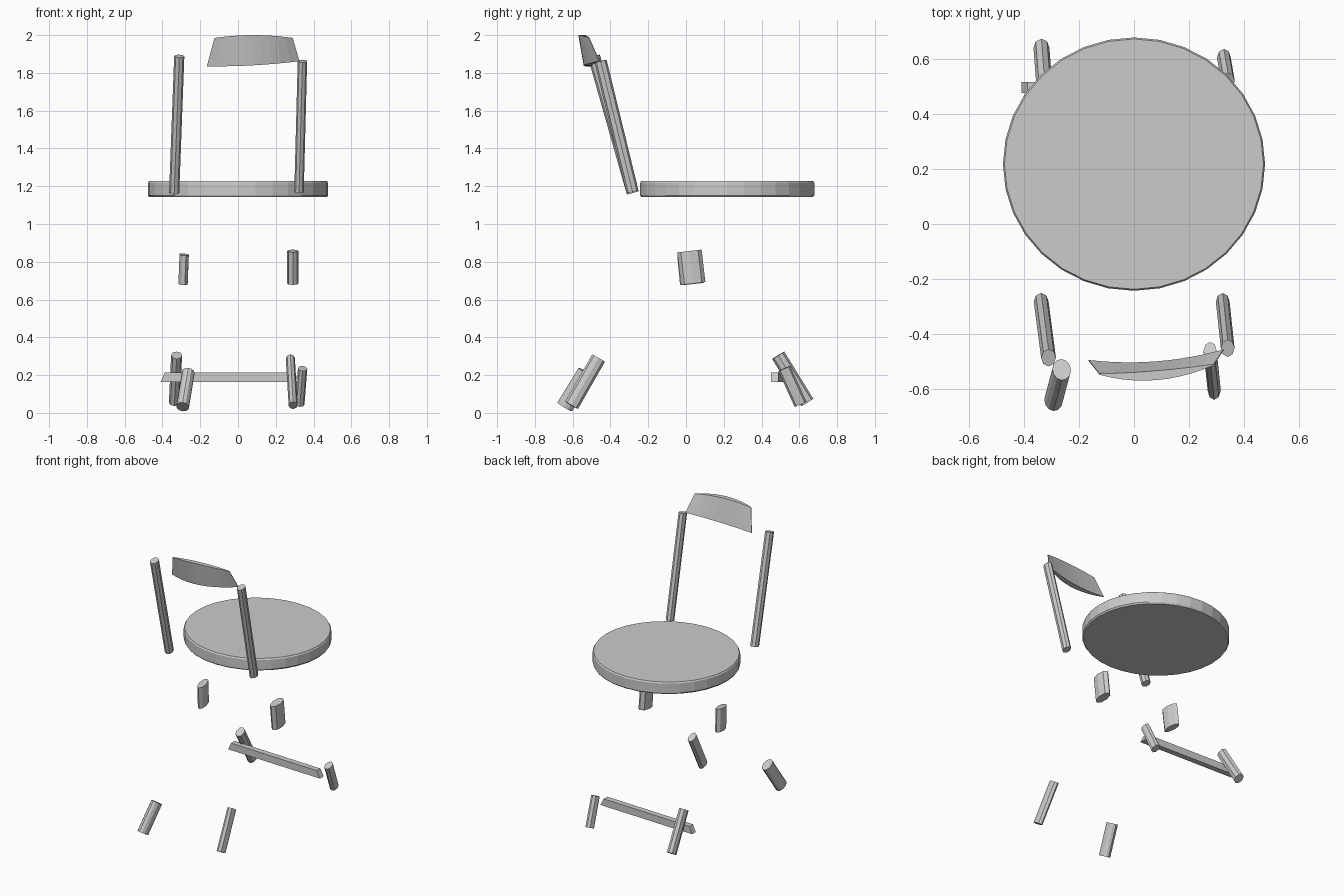
import bpy, bmesh, math
from mathutils import Vector

if "Cube" in bpy.data.objects:
    bpy.data.objects.remove(bpy.data.objects["Cube"])


def make(name, bm):
    bmesh.ops.recalc_face_normals(bm, faces=bm.faces)
    me = bpy.data.meshes.new(name)
    bm.to_mesh(me)
    bm.free()
    ob = bpy.data.objects.new(name, me)
    bpy.context.collection.objects.link(ob)
    return ob


def loft(name, rings):
    """Skin a list of equal-length rings and cap both ends."""
    bm = bmesh.new()
    vs = [[bm.verts.new(p) for p in r] for r in rings]
    n = len(vs[0])
    for a, b in zip(vs, vs[1:]):
        for i in range(n):
            j = (i + 1) % n
            bm.faces.new((a[i], a[j], b[j], b[i]))
    bm.faces.new(vs[0])
    bm.faces.new(vs[-1])
    return make(name, bm)


def bar(name, bottom, top, width, depth, sides=8, yaw=0.0):
    """Straight stick with an oval section: width across x, depth front to back."""
    b, t = Vector(bottom), Vector(top)
    d = (t - b).normalized()
    u = Vector((math.cos(yaw), math.sin(yaw), 0))
    u = (u - d * u.dot(d)).normalized()
    v = d.cross(u)
    ring = []
    for i in range(sides):
        a = math.tau * i / sides + math.pi / 2
        ring.append(u * math.cos(a) * width / 2 + v * math.sin(a) * depth / 2)
    return loft(name, [[b + p for p in ring], [t + p for p in ring]])


def curve(a, m, c, t):
    """Parabola through a, m, c at t = 0, 0.5, 1."""
    return a * (1 - t) * (1 - 2 * t) + m * 4 * t * (1 - t) + c * t * (2 * t - 1)


# Seat: oval disc with a softened rim
profile = [(0.985, 1.142), (1.0, 1.152), (1.0, 1.218), (0.988, 1.227)]
loft("seat", [[(0.477 * s * math.cos(math.tau * i / 32),
                0.218 + 0.461 * s * math.sin(math.tau * i / 32), z)
               for i in range(32)] for s, z in profile])

# Backrest: bowed, tapering slat
rings = []
for k in range(11):
    t = k / 10
    bulge = 4 * t * (1 - t)
    xb, xt = -0.165 + 0.49 * t, -0.125 + 0.415 * t
    yb, yt = curve(-0.495, -0.5, -0.457, t), curve(-0.545, -0.534, -0.51, t)
    zb, zt = curve(1.835, 1.84, 1.862, t), curve(1.985, 2.0, 1.985, t)
    rings.append([(xb, yb, zb), (xb, yb - 0.004 - 0.036 * bulge, zb),
                  (xt, yt - 0.004 - 0.03 * bulge, zt), (xt, yt, zt)])
loft("backrest", rings)

# Back posts
bar("back_post_left", (-0.338, -0.282, 1.165), (-0.311, -0.487, 1.888), 0.054, 0.065)
bar("back_post_right", (0.323, -0.283, 1.17), (0.341, -0.452, 1.862), 0.05, 0.065)

# Middle leg pieces
bar("middle_leg_left", (-0.291, 0.03, 0.682), (-0.285, 0.015, 0.838), 0.05, 0.125, yaw=0.15)
bar("middle_leg_right", (0.29, 0.038, 0.685), (0.29, 0.018, 0.857), 0.062, 0.13)

# Lower leg pieces
bar("rear_foot_left", (-0.293, -0.642, 0.032), (-0.263, -0.53, 0.215), 0.068, 0.09, 12)
bar("rear_foot_right", (0.292, -0.606, 0.04), (0.277, -0.463, 0.29), 0.048, 0.078)
bar("front_foot_left", (-0.337, 0.642, 0.055), (-0.325, 0.488, 0.305), 0.058, 0.075)
bar("front_foot_right", (0.327, 0.606, 0.046), (0.342, 0.52, 0.235), 0.05, 0.068)

# Front stretcher with mitred ends
loft("stretcher", [
    [(xb, y - 0.02, 0.163), (xb, y + 0.02, 0.163), (xt, y + 0.02, 0.213), (xt, y - 0.02, 0.213)]
    for xb, xt, y in ((-0.41, -0.388, 0.497), (0.325, 0.3, 0.47))])
